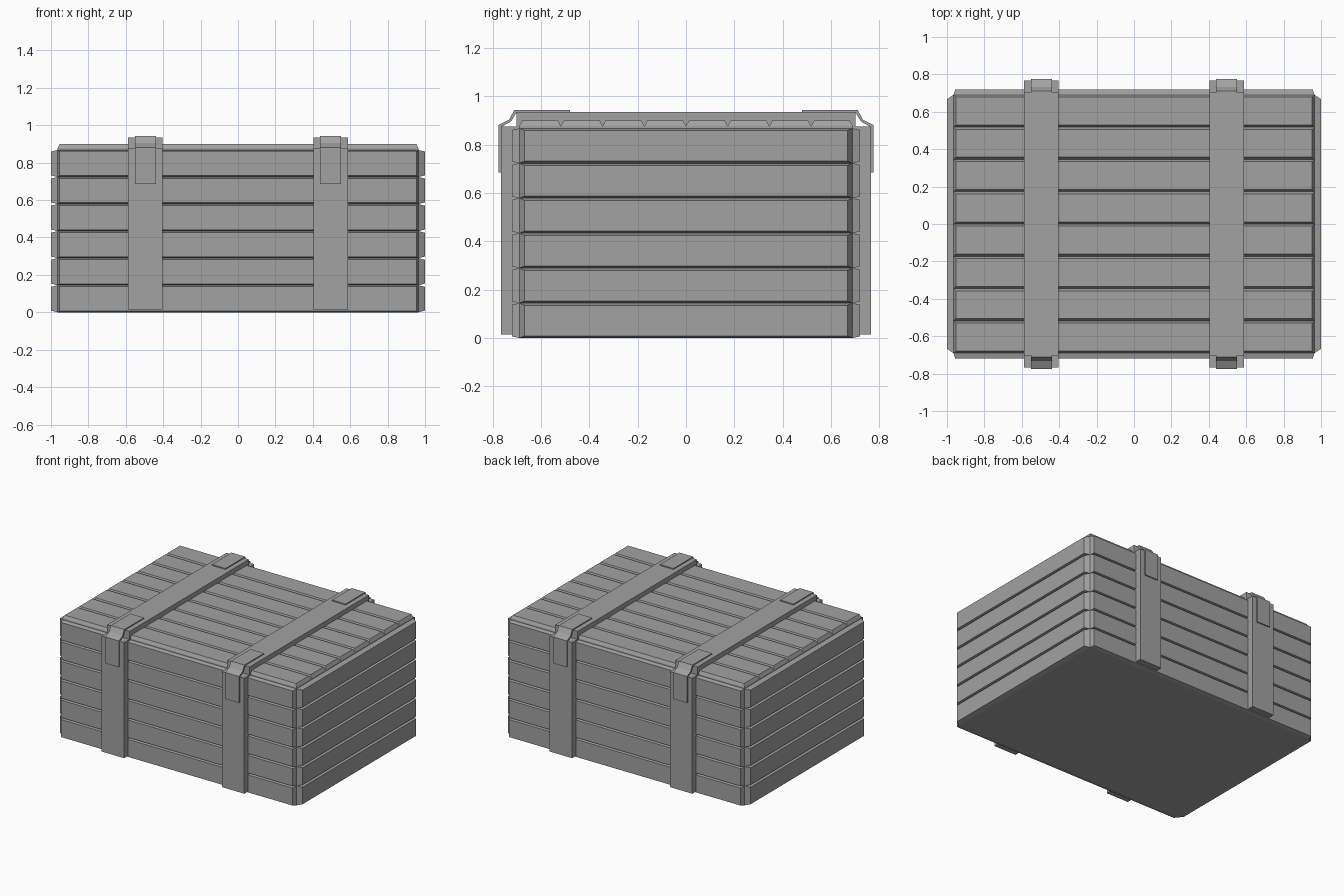
import bpy, bmesh
from mathutils import Vector

cube = bpy.data.objects.get("Cube")
if cube:
    bpy.data.objects.remove(cube, do_unlink=True)

grey = bpy.data.materials.new("plain_grey")
grey.use_nodes = True
COLOUR = (0.36, 0.36, 0.36, 1)
grey.diffuse_color = COLOUR
bsdf = next(n for n in grey.node_tree.nodes if n.type == 'BSDF_PRINCIPLED')
bsdf.inputs["Base Color"].default_value = COLOUR
bsdf.inputs["Roughness"].default_value = 0.8


def make_object(name, bm):
    mesh = bpy.data.meshes.new(name)
    bm.to_mesh(mesh)
    bm.free()
    mesh.materials.append(grey)
    obj = bpy.data.objects.new(name, mesh)
    bpy.context.collection.objects.link(obj)
    return obj


def box(name, low, high):
    bm = bmesh.new()
    bmesh.ops.create_cube(bm, size=1)
    low, high = Vector(low), Vector(high)
    for v in bm.verts:
        v.co = (low + high) / 2 + v.co * (high - low)
    return make_object(name, bm)


def plank(name, centre, along, across, out, length, width, depth, inset_l, inset_w):
    """Bevelled board standing proud of the core; its hidden back is left open."""
    centre, along, across, out = map(Vector, (centre, along, across, out))
    bm = bmesh.new()
    rings = []
    for level in (0, 1):
        half_l = length / 2 - inset_l * level
        half_w = width / 2 - inset_w * level
        rings.append([bm.verts.new(centre + along * a * half_l + across * b * half_w
                                   + out * depth * level)
                      for a, b in ((-1, -1), (1, -1), (1, 1), (-1, 1))])
    base, face = rings
    for i in range(4):
        j = (i + 1) % 4
        bm.faces.new((base[i], base[j], face[j], face[i]))
    bm.faces.new(face)
    # Point every face away from the core
    for f in bm.faces:
        f.normal_update()
    if bm.faces[:][-1].normal.dot(out) < 0:
        bmesh.ops.reverse_faces(bm, faces=bm.faces[:])
    return make_object(name, bm)


# Core behind the boards
X, Y, H = 0.965, 0.69, 0.868
box("crate_core", (-X, -Y, 0), (X, Y, 0.877))

# Wall boards on all four sides
ROWS = 6
row = H / ROWS
for i in range(ROWS):
    z = (i + 0.5) * row
    for s, end, side in ((-1, "front", "right"), (1, "back", "left")):
        plank(f"{end}_board_{i + 1}", (0, s * Y, z), (1, 0, 0), (0, 0, 1), (0, s, 0),
              2 * X, row, 0.03, 0.01, 0.007)
        plank(f"{side}_board_{i + 1}", (s * X, 0, z), (0, 1, 0), (0, 0, 1), (s, 0, 0),
              2 * Y, row, 0.035, 0.022, 0.009)

# Lid boards
LID = 8
pitch = 2 * Y / LID
for i in range(LID):
    plank(f"lid_board_{i + 1}", (0, -Y + (i + 0.5) * pitch, 0.877), (1, 0, 0), (0, 1, 0),
          (0, 0, 1), 2 * X, pitch, 0.023, 0.012, 0.012)

# Latch cross-section in (y, z): outer line, then back along the inner line
LATCH = [(0.775, 0.685), (0.775, 0.882), (0.732, 0.904), (0.711, 0.943), (0.48, 0.943),
         (0.48, 0.93), (0.703, 0.93), (0.724, 0.896), (0.764, 0.874), (0.764, 0.685)]


def latch(name, x, s):
    bm = bmesh.new()
    face = bm.faces.new([bm.verts.new((x - 0.056, s * y, z)) for y, z in LATCH])
    new = bmesh.ops.extrude_face_region(bm, geom=[face])["geom"]
    verts = [g for g in new if isinstance(g, bmesh.types.BMVert)]
    bmesh.ops.translate(bm, verts=verts, vec=(0.112, 0, 0))
    bmesh.ops.recalc_face_normals(bm, faces=bm.faces[:])
    return make_object(name, bm)


# Straps over the lid and down the walls, joined by latches
HALF = 0.0925
for s, side in ((-1, "right"), (1, "left")):
    x = s * 0.495
    box(f"{side}_lid_strap", (x - HALF, -0.702, 0.87), (x + HALF, 0.702, 0.935))
    for t, end in ((-1, "front"), (1, "back")):
        y0, y1 = sorted((t * 0.685, t * 0.766))
        box(f"{side}_{end}_strap", (x - HALF, y0, 0.015), (x + HALF, y1, 0.876))
        latch(f"{side}_{end}_latch", x, t)
